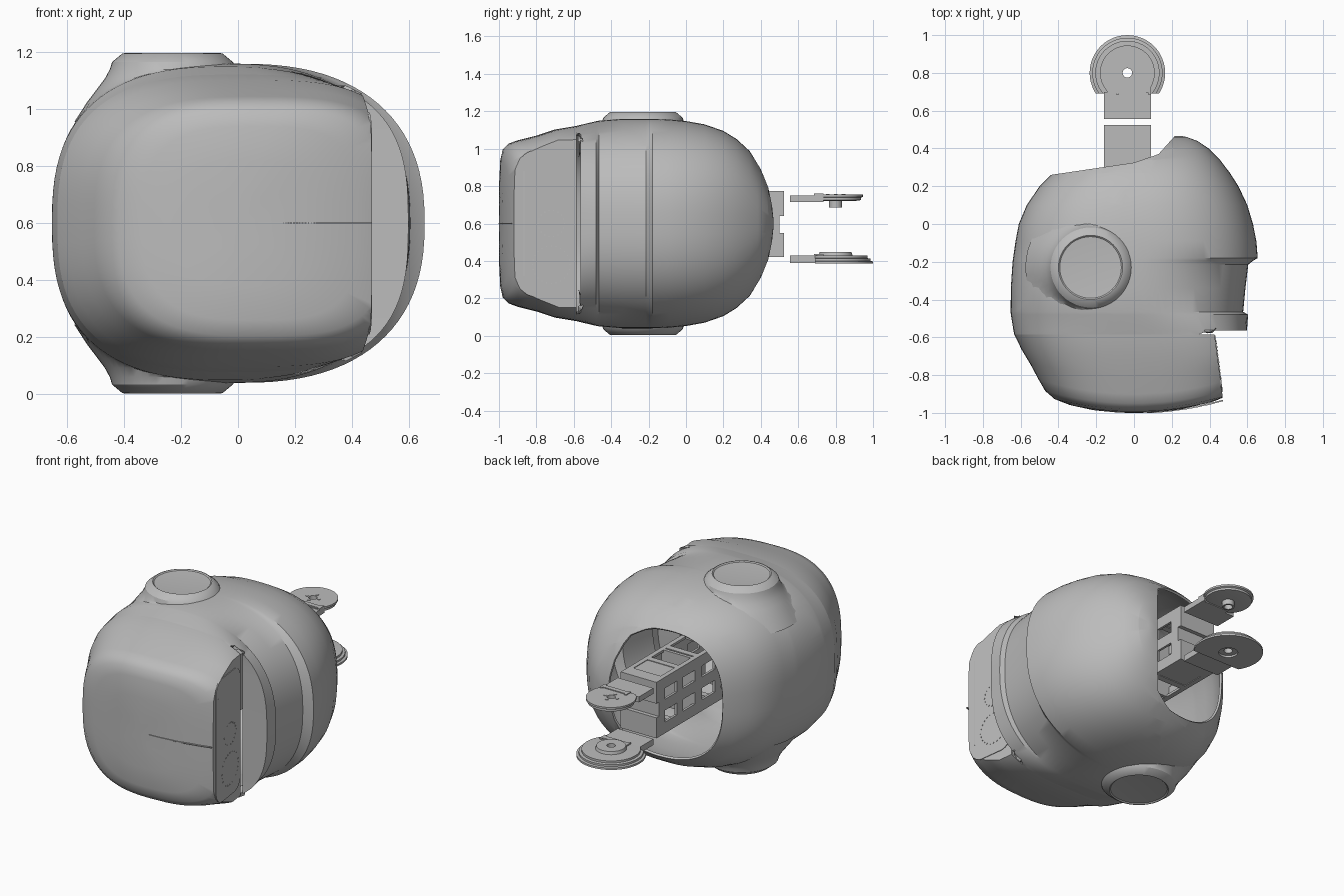
import bpy, bmesh, math
from mathutils import Vector, Matrix

default_cube = bpy.data.objects.get("Cube")
if default_cube:
    bpy.data.objects.remove(default_cube)

MID = 0.6          # height of the symmetry plane
PIVOT_X = -0.035   # centre line of the neck frame


def make_material(name, colour):
    material = bpy.data.materials.new(name)
    material.use_nodes = True
    material.diffuse_color = colour
    material.node_tree.nodes["Principled BSDF"].inputs["Base Color"].default_value = colour
    return material


grey = make_material("plain grey", (0.5, 0.5, 0.5, 1))


def finish(name, bm, smooth=True, thickness=0):
    bmesh.ops.recalc_face_normals(bm, faces=bm.faces)
    mesh = bpy.data.meshes.new(name)
    bm.to_mesh(mesh)
    bm.free()
    obj = bpy.data.objects.new(name, mesh)
    bpy.context.collection.objects.link(obj)
    mesh.materials.append(grey)
    bpy.ops.object.select_all(action='DESELECT')
    obj.select_set(True)
    bpy.context.view_layer.objects.active = obj
    if thickness:
        solid = obj.modifiers.new("wall", 'SOLIDIFY')
        solid.thickness = thickness
        solid.offset = -1
        bpy.ops.object.modifier_apply(modifier=solid.name)
    if smooth:
        bpy.ops.object.shade_smooth_by_angle(angle=math.radians(32))


def add_box(bm, x, y, z):
    """Box given by its (low, high) range on each axis."""
    size = [b - a for a, b in (x, y, z)]
    centre = Vector([(a + b) / 2 for a, b in (x, y, z)])
    bmesh.ops.create_cube(bm, size=1, matrix=Matrix.Translation(centre) @ Matrix.Diagonal((*size, 1)))


def add_lathe(bm, centre, profile, side=1, steps=48):
    """Spin a (radius, height) profile about an upright axis."""
    points = [bm.verts.new(Vector(centre) + Vector((r, 0, side * h))) for r, h in profile]
    edges = [bm.edges.new(pair) for pair in zip(points, points[1:])]
    bmesh.ops.spin(bm, geom=points + edges, cent=centre, axis=(0, 0, 1), angle=math.tau, steps=steps)
    bmesh.ops.remove_doubles(bm, verts=bm.verts, dist=0.0005)


def everything(bm):
    return bm.verts[:] + bm.edges[:] + bm.faces[:]


# Head cross-sections along y as (y, low x, high x, half height)
FRONT = [(-1, -.1, .12, .1), (-.999, -.22, .26, .22), (-.993, -.34, .42, .34),
         (-.98, -.42, .52, .395), (-.95, -.47, .56, .427), (-.9, -.505, .58, .445),
         (-.8, -.55, .6, .47), (-.7, -.595, .6, .503), (-.585, -.634, .6, .522)]
REAR = [(-.565, -.638, .598, .527), (-.48, -.652, .604, .547), (-.465, -.653, .578, .55),
        (-.34, -.652, .59, .56), (-.215, -.644, .605, .56), (-.195, -.642, .63, .56),
        (-.18, -.64, .655, .56), (-.09, -.627, .648, .557), (0, -.61, .63, .548),
        (.1, -.568, .6, .53), (.2, -.5, .553, .495), (.27, -.43, .508, .452),
        (.34, -.35, .455, .388), (.4, -.25, .395, .295), (.44, -.12, .335, .2),
        (.46, .05, .28, .1), (.467, .15, .25, .03)]
SEGMENTS = 96


def panel_x(y):
    return 0.47 - 0.13 * (y + 0.92)


def power_at(y, right):
    """Squareness of the section: boxy beside the panel, rounder elsewhere."""
    t = min(max((y + 0.7) / 0.25, 0), 1)
    blend = t * t * (3 - 2 * t)
    return 3.5 - 1.1 * blend if right else 2.8 - 0.2 * blend


def section(bm, station, lip=False):
    y, low, high, half = station
    bend = 0.3 * min(max((-0.6 - y) / 0.3, 0), 1)
    ring = []
    for i in range(SEGMENTS):
        a = math.tau * i / SEGMENTS
        c, s = math.cos(a), math.sin(a)
        power = power_at(y, c > 0)
        x = (low + high) / 2 + (high - low) / 2 * math.copysign(abs(c) ** (2 / power), c)
        z = half * math.copysign(abs(s) ** (2 / power), s)
        depth = y + bend * x * x
        if lip and x > 0.36:      # folded edge behind the open slot
            x, depth = min(x, panel_x(y)), -0.562
        ring.append(bm.verts.new((x, depth, MID + z)))
    return ring


def loft(bm, rings):
    for a, b in zip(rings, rings[1:]):
        for i in range(SEGMENTS):
            j = (i + 1) % SEGMENTS
            bm.faces.new((a[i], a[j], b[j], b[i]))


def shell_half(x, y):
    """Half height of the rear shell above a point."""
    for p, q in zip(REAR, REAR[1:]):
        if p[0] <= y <= q[0]:
            t = (y - p[0]) / (q[0] - p[0])
            low, high, half = [a + (b - a) * t for a, b in zip(p[1:], q[1:])]
            u = (2 * x - low - high) / (high - low)
            power = power_at(y, u > 0)
            return half * max(1 - abs(u) ** power, 0) ** (1 / power)
    return 0


# Front shell, sliced flat on its left side
bm = bmesh.new()
rings = [section(bm, s) for s in FRONT]
loft(bm, rings)
tip = bm.verts.new((0, -1, MID))
for i in range(SEGMENTS):
    bm.faces.new((tip, rings[0][i], rings[0][i - 1]))
cut = bmesh.ops.bisect_plane(bm, geom=everything(bm), plane_co=(panel_x(-.7), -.7, 0),
                             plane_no=(1, 0.13, 0), clear_outer=True)
rim = [v for v in cut["geom_cut"] if isinstance(v, bmesh.types.BMVert)]
centre = sum((v.co for v in rim), Vector()) / len(rim)
rim.sort(key=lambda v: math.atan2(v.co.z - centre.z, v.co.y - centre.y))
bm.faces.new(rim)
finish("front_shell", bm, thickness=0.012)

# Rear shell with the folded lip and the brow grooves
bm = bmesh.new()
rings = [section(bm, FRONT[-1], lip=True)] + [section(bm, s) for s in REAR]
loft(bm, rings)
bm.faces.new(rings[-1])

# Neck opening: trim everything behind a bent line
LIP = [Vector(p) for p in ((-.44, .26), (0, .325), (.13, .37), (.22, .47))]
planes = []
for p, q in zip(LIP, LIP[1:]):
    normal = Vector((p.y - q.y, q.x - p.x, 0)).normalized()
    planes.append((p.to_3d(), normal))
    bmesh.ops.bisect_plane(bm, geom=everything(bm), plane_co=p.to_3d(), plane_no=normal)
behind = [f for f in bm.faces
          if all((f.calc_center_median() - co).dot(no) > 0 for co, no in planes)]
bmesh.ops.delete(bm, geom=behind, context='FACES')
finish("rear_shell", bm, thickness=0.014)

# Round ear pods, their skirts laid onto the shell
POD = [(0, .586), (.1, .587), (.163, .591), (.17, .597), (.176, .596), (.212, .566),
       (.22, .54), (.238, .507), (.262, .475), (.3, .425), (.345, .355)]
for name, side in (("upper_ear_pod", 1), ("lower_ear_pod", -1)):
    bm = bmesh.new()
    add_lathe(bm, (-0.23, -0.23, MID), POD, side)
    for v in bm.verts:
        v.co.z = MID + side * max(side * (v.co.z - MID), shell_half(v.co.x, v.co.y) - 0.007)
    finish(name, bm)

# Inset plate on the flat side panel, with rounded corners
bm = bmesh.new()
outline = []
for i in range(48):
    a = math.tau * (i + 0.5) / 48
    c, s = math.cos(a), math.sin(a)
    y = -0.74 + math.copysign(0.07, c) + 0.08 * c
    z = MID + math.copysign(0.31, s) + 0.08 * s
    outline.append(bm.verts.new((panel_x(y) - 0.003, y, z)))
plate = bm.faces.new(outline)
grown = bmesh.ops.extrude_face_region(bm, geom=[plate])
bmesh.ops.translate(bm, vec=(0.007, 0, 0),
                    verts=[v for v in grown["geom"] if isinstance(v, bmesh.types.BMVert)])
# dotted rings and slot mark
for height, radius, count in ((MID, 0.07, 18), (0.38, 0.1, 24)):
    for i in range(count):
        a = math.tau * i / count
        y, z = -0.72 + radius * math.cos(a), height + radius * math.sin(a)
        x = panel_x(y)
        add_box(bm, (x, x + .006), (y - .003, y + .003), (z - .003, z + .003))
add_box(bm, (.46, .469), (-.868, -.863), (.32, .88))
finish("side_panel_plate", bm, smooth=False)

# Fine seam across the front
bm = bmesh.new()
for i in range(40):
    x = 0.07 + i * 0.01
    y = -1 + 0.3 * x * x
    add_box(bm, (x, x + .01), (y - .003, y + .006), (MID - .003, MID + .003))
finish("front_seam", bm, smooth=False)

# Neck frame: windowed box girder
LEFT, RIGHT, BOTTOM, TOP = -0.16, 0.09, 0.42, 0.775
START, END = -0.3, 0.525
posts = [START, -0.12, 0.07, 0.26, 0.44]
bm = bmesh.new()
for x in (LEFT, RIGHT - 0.015):
    for z in (BOTTOM, MID - 0.035, TOP - 0.07):
        add_box(bm, (x, x + .015), (START, .5), (z, z + .07))
    for y in posts:
        add_box(bm, (x, x + .015), (y, y + .06), (BOTTOM, TOP))
for z in (BOTTOM, TOP - 0.015):
    for x in (LEFT, RIGHT - 0.03):
        add_box(bm, (x, x + .03), (START, END), (z, z + .015))
    for y in posts:
        add_box(bm, (LEFT, RIGHT), (y, y + .04), (z, z + .015))
    add_box(bm, (LEFT + .03, RIGHT - .03), (.28, .5), (z + .004, z + .011))
for z in ((BOTTOM, 0.55), (0.64, TOP)):
    add_box(bm, (LEFT, RIGHT), (.48, END), z)
add_box(bm, (LEFT, RIGHT), (.47, .5), (.55, .64))
add_box(bm, (LEFT, RIGHT), (.12, .14), (BOTTOM, TOP))
finish("neck_frame", bm, smooth=False)

# Hinge arms and stepped discs, trimmed straight beside the arm
HUB_Y = 0.8
UPPER = [(.025, .155), (.145, .155), (.145, .143), (.135, .138), (.135, .125), (.1, .12),
         (.035, .12), (.035, .087), (.025, .087), (.025, .155)]
LOWER = [(.025, -.203), (.055, -.203), (.055, -.215), (.2, -.215), (.2, -.203), (.186, -.2),
         (.186, -.188), (.17, -.185), (.17, -.172), (.09, -.17), (.085, -.152), (.025, -.152),
         (.025, -.203)]
for name, profile, heights in (("upper_hinge", UPPER, (.715, .75)), ("lower_hinge", LOWER, (.39, .428))):
    bm = bmesh.new()
    add_lathe(bm, (PIVOT_X, HUB_Y, MID), profile)
    bmesh.ops.bisect_plane(bm, geom=everything(bm), plane_co=(0, .69, 0), plane_no=(0, -1, 0),
                           clear_outer=True)
    bmesh.ops.holes_fill(bm, edges=[e for e in bm.edges if e.is_boundary])
    add_box(bm, (LEFT, RIGHT), (.555, .7), heights)
    # clamp bar with thicker ends
    top = heights[1] + 0.01
    add_box(bm, (PIVOT_X - .06, PIVOT_X + .12), (.695, .725), (heights[0], top))
    for x in (PIVOT_X - .06, PIVOT_X + .11):
        add_box(bm, (x, x + .015), (.685, .735), (heights[0], top))
    # four bolts around the hub
    for i in range(4):
        a = math.tau * i / 4
        spot = (PIVOT_X + .042 * math.cos(a), HUB_Y + .042 * math.sin(a), heights[1] + .004)
        bmesh.ops.create_cone(bm, cap_ends=True, segments=12, radius1=.01, radius2=.01, depth=.008,
                              matrix=Matrix.Translation(spot))
    finish(name, bm)
